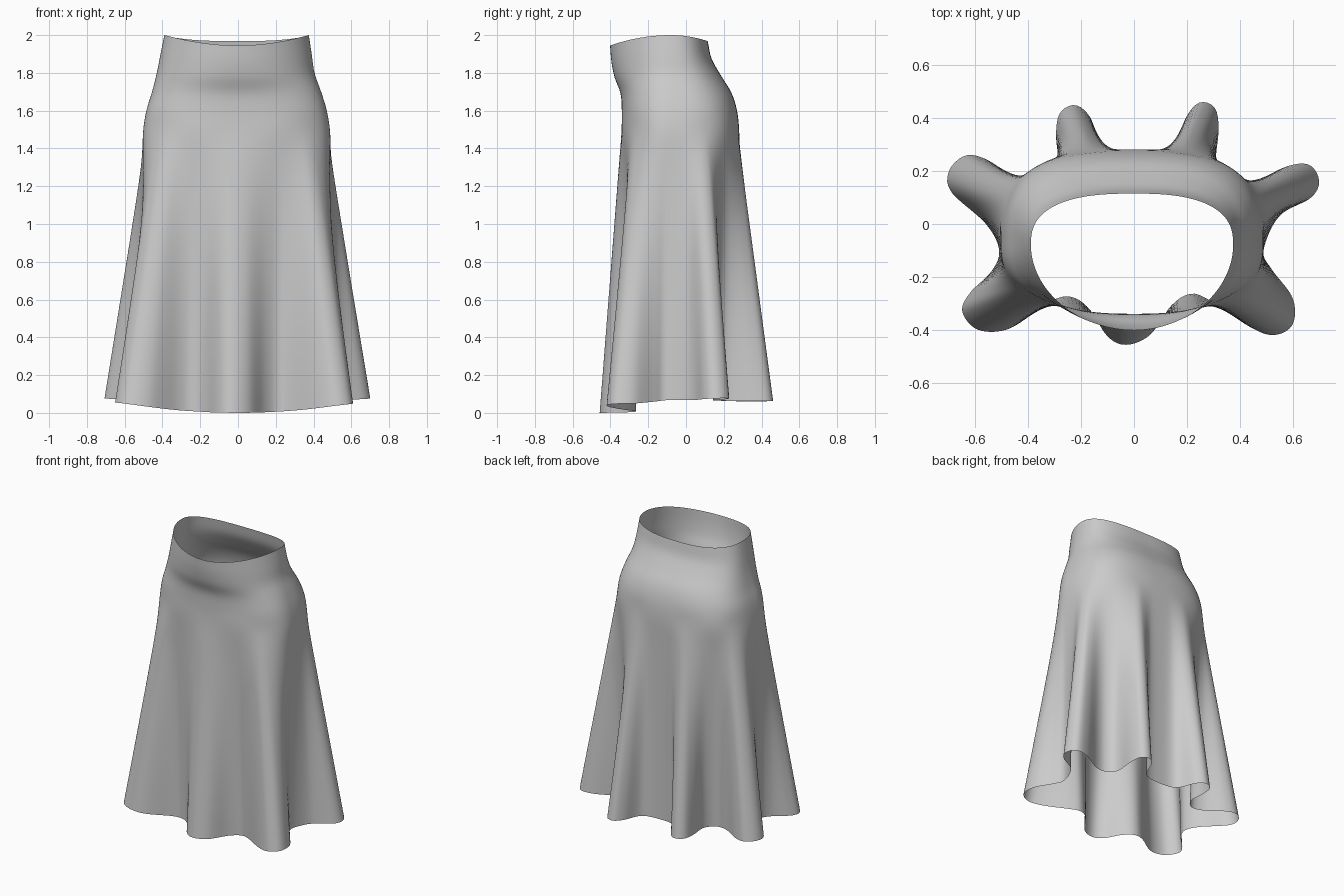
import bpy, math
from mathutils import Vector

if "Cube" in bpy.data.objects:
    bpy.data.objects.remove(bpy.data.objects["Cube"])

CY = -0.08          # centre line of the body in y
N = 300             # points around
STEPS = 4           # rows per vertical segment

# Body rings: z, left, right, front, back, front and back roundness
RINGS = [
    (2.00, -0.39, 0.375, -0.402, 0.115, 1.95, 2.6),
    (1.90, -0.41, 0.39, -0.395, 0.135, 2.0, 2.6),
    (1.80, -0.43, 0.405, -0.378, 0.185, 2.1, 2.6),
    (1.70, -0.455, 0.44, -0.347, 0.24, 2.3, 2.7),
    (1.60, -0.485, 0.47, -0.340, 0.270, 2.4, 2.8),
    (1.48, -0.503, 0.488, -0.342, 0.282, 2.4, 2.8),
]

# Hem outline with seven folds, counter-clockwise from the right side
HEM = [
    (0.49, -0.10), (0.55, 0.03), (0.67, 0.10), (0.70, 0.165), (0.66, 0.225),
    (0.57, 0.215), (0.44, 0.15), (0.36, 0.15), (0.31, 0.21), (0.32, 0.36),
    (0.305, 0.44), (0.25, 0.46), (0.20, 0.41), (0.14, 0.29), (0.01, 0.265),
    (-0.11, 0.29), (-0.17, 0.41), (-0.225, 0.45), (-0.28, 0.42), (-0.295, 0.34),
    (-0.29, 0.22), (-0.35, 0.155), (-0.44, 0.17), (-0.56, 0.245), (-0.64, 0.258),
    (-0.70, 0.20), (-0.69, 0.12), (-0.56, 0.00), (-0.51, -0.10), (-0.54, -0.18),
    (-0.62, -0.26), (-0.65, -0.33), (-0.59, -0.40), (-0.47, -0.395), (-0.32, -0.295),
    (-0.24, -0.275), (-0.17, -0.32), (-0.10, -0.425), (-0.03, -0.457), (0.06, -0.42),
    (0.14, -0.31), (0.21, -0.265), (0.28, -0.285), (0.44, -0.39), (0.53, -0.42),
    (0.60, -0.38), (0.60, -0.28), (0.52, -0.17),
]


def catmull(a, b, c, d, t):
    return 0.5 * (2 * b + (c - a) * t + (2 * a - 5 * b + 4 * c - d) * t * t
                  + (3 * b - a - 3 * c + d) * t ** 3)


def even_closed_curve(points, count):
    """Smooth closed curve resampled at even spacing."""
    p = [Vector(q) for q in points]
    n = len(p)
    dense = [catmull(p[i - 1], p[i], p[(i + 1) % n], p[(i + 2) % n], k / 16)
             for i in range(n) for k in range(16)]
    dense.append(dense[0])
    dist = [0.0]
    for a, b in zip(dense, dense[1:]):
        dist.append(dist[-1] + (b - a).length)
    out, j = [], 0
    for i in range(count):
        s = dist[-1] * i / count
        while dist[j + 1] < s:
            j += 1
        out.append(dense[j].lerp(dense[j + 1], (s - dist[j]) / (dist[j + 1] - dist[j])))
    return out


def smooth_angles(curve, window):
    """Angle around the body for each hem point, evened out across the folds."""
    n = len(curve)
    raw = [math.atan2(p.y - CY, p.x) for p in curve]
    for i in range(1, n):
        while raw[i] < raw[i - 1] - math.pi:
            raw[i] += 2 * math.pi
    for _ in range(2):
        raw = [sum(raw[(i + k) % n] + 2 * math.pi * ((i + k) // n)
                   for k in range(-window, window + 1)) / (2 * window + 1)
               for i in range(n)]
    return raw


def body_point(ring, angle):
    z, left, right, front, back, nf, nb = ring
    c, s = math.cos(angle), math.sin(angle)
    a = right if c > 0 else -left
    b, n = (back - CY, nb) if s > 0 else (CY - front, nf)
    r = (abs(c / a) ** n + abs(s / b) ** n) ** (-1 / n)
    # waist edge dips at the front and a little at the back
    dip = (0.055 if s < 0 else 0.032) * (s * r / b) ** 2
    z -= dip * max(0, (z - 1.65) / 0.35)
    return Vector((c * r, CY + s * r, z))


def hem_height(p):
    return min(0.08, 0.14 * p.x ** 2) if p.y < -0.2 else \
        0.06 + 0.04 * p.x ** 2 if p.y > 0.1 else 0.068


hem = even_closed_curve(HEM, N)
angles = smooth_angles(hem, 10)
heights = [hem_height(p) for p in hem]
heights = [sum(heights[(i + k) % N] for k in range(-6, 7)) / 13 for i in range(N)]

# One smooth column per point, from the waist down into the folds
columns = []
for p, ang, h in zip(hem, angles, heights):
    col = [body_point(r, ang) for r in RINGS]
    hip, end = col[-1], Vector((p.x, p.y, h))
    col += [hip.lerp(end, t) for t in (0.12, 0.3, 0.52, 0.76, 1.0)]
    ext = [2 * col[0] - col[1]] + col + [2 * col[-1] - col[-2]]
    line = [catmull(*ext[i:i + 4], k / STEPS)
            for i in range(len(col) - 1) for k in range(STEPS)]
    columns.append(line + [end])

# Skirt surface
rows = len(columns[0])
verts = [columns[i][j] for j in range(rows) for i in range(N)]
faces = [(j * N + i, (j + 1) * N + i, (j + 1) * N + (i + 1) % N, j * N + (i + 1) % N)
         for j in range(rows - 1) for i in range(N)]
mesh = bpy.data.meshes.new("skirt")
mesh.from_pydata(verts, [], faces)
mesh.polygons.foreach_set("use_smooth", [True] * len(faces))
skirt = bpy.data.objects.new("skirt", mesh)
bpy.context.collection.objects.link(skirt)
